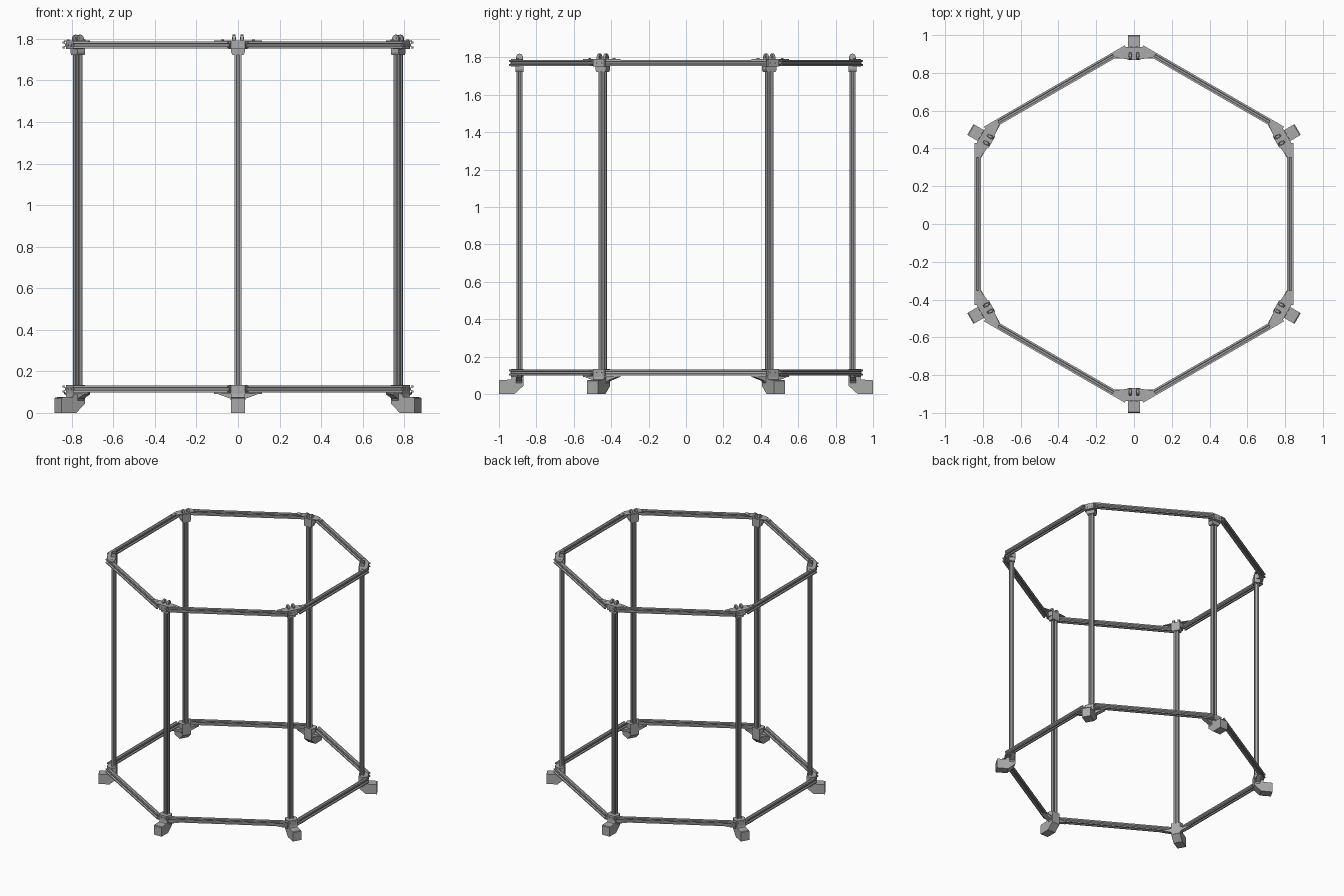
import bpy, bmesh, math
from mathutils import Matrix, Vector

cube = bpy.data.objects.get("Cube")
if cube:
    bpy.data.objects.remove(cube, do_unlink=True)


def material(name, value):
    m = bpy.data.materials.new(name)
    m.use_nodes = True
    col = (value, value, value, 1)
    m.diffuse_color = col
    m.node_tree.nodes["Principled BSDF"].inputs["Base Color"].default_value = col
    return m


ALU = material("aluminium grey", 0.45)
BRACKET = material("bracket grey", 0.4)
HALF = 0.0165                 # half width of the slotted extrusion
POST_R = 0.89                 # post distance from the centre
BAR_R = 0.827                 # bar distance from the centre
LOW, HIGH = 0.115, 1.77       # bar heights

# Axis maps: a 2D profile point plus depth becomes a 3D point
AXES = {"x": lambda a, b, d: (d, a, b),
        "y": lambda a, b, d: (a, d, b),
        "z": lambda a, b, d: (a, b, d)}


def prism(name, pts, axis, d0, d1, mat):
    """Extrude a closed 2D profile along one axis."""
    bm = bmesh.new()
    face = bm.faces.new([bm.verts.new(AXES[axis](a, b, d0)) for a, b in pts])
    ext = bmesh.ops.extrude_face_region(bm, geom=[face])
    verts = [v for v in ext["geom"] if isinstance(v, bmesh.types.BMVert)]
    bmesh.ops.translate(bm, verts=verts, vec=Vector(AXES[axis](0, 0, d1 - d0)))
    bmesh.ops.recalc_face_normals(bm, faces=bm.faces)
    me = bpy.data.meshes.new(name)
    bm.to_mesh(me)
    bm.free()
    me.materials.append(mat)
    return me


def ring(me, offset=0.0, shift=(0, 0, 0)):
    """Place six linked copies around the hexagon."""
    for k in range(6):
        ob = bpy.data.objects.new(f"{me.name}_{k + 1}", me)
        ob.matrix_world = (Matrix.Rotation(math.radians(60 * k + offset), 4, "Z")
                           @ Matrix.Translation(shift))
        bpy.context.collection.objects.link(ob)


def mirrored(pts):
    return pts + [(-a, b) for a, b in reversed(pts)]


def rect(a0, a1, b0, b1):
    return [(a0, b0), (a1, b0), (a1, b1), (a0, b1)]


def disc(a, b, r, n=12):
    return [(a + r * math.cos(math.tau * i / n), b + r * math.sin(math.tau * i / n))
            for i in range(n)]


# Slotted extrusion section: one side plus its corner, turned four times
side = [(1, -.45), (.82, -.28), (.82, -.55), (.7, -.55), (.4, -.25)]
side += [(a, -b) for a, b in reversed(side)] + [(1, 1)]
section = []
for q in range(4):
    c, s = round(math.cos(q * math.pi / 2)), round(math.sin(q * math.pi / 2))
    section += [(HALF * (c * a - s * b), HALF * (s * a + c * b)) for a, b in side]

# Posts and horizontal bars
ring(prism("post", section, "z", 0.06, 1.785, ALU), 0, (0, POST_R, 0))
for label, z in (("lower", LOW), ("upper", HIGH)):
    ring(prism(label + "_bar", section, "x", -0.43, 0.43, ALU), 30, (0, BAR_R, z))

# Corner gusset plates and sleeves around the posts
gusset = mirrored([(.05, .936), (.115, .9), (.1, .88), (.035, .873)])
wedge = mirrored([(.033, .936), (.045, .9), (.033, .868)])
ring(prism("upper_gusset", gusset, "z", HIGH + HALF, HIGH + HALF + .006, BRACKET))
ring(prism("lower_gusset", gusset, "z", LOW - HALF - .007, LOW - HALF, BRACKET))
ring(prism("upper_sleeve", wedge, "z", HIGH - .02, HIGH + HALF, BRACKET))
ring(prism("lower_sleeve", wedge, "z", LOW - HALF, LOW + HALF + .003, BRACKET))

# Tapered collar under the upper bars
collar = mirrored([(.033, HIGH - .02), (.033, 1.735), (.027, 1.723)])
ring(prism("upper_collar", collar, "y", .868, .912, BRACKET))

# Flared rib under the lower gussets
rib = mirrored([(.1, LOW - HALF - .007), (.04, .07), (.033, .06)])
ring(prism("lower_rib", rib, "y", .876, .91, BRACKET))

# Foot with sloped inner underside
foot = [(1, 0), (1, .07), (.995, .075), (.936, .077), (.93, .1),
        (.868, .1), (.868, .045), (.918, 0)]
ring(prism("foot", foot, "x", -.033, .033, BRACKET))

# Clamp prongs above the upper corners, with rounded tops
prong = [(.872, 1.78), (.908, 1.78), (.908, 1.805), (.9, 1.817),
         (.89, 1.82), (.88, 1.817), (.872, 1.805)]
for label, x in (("left", .02), ("right", -.02)):
    ring(prism(label + "_prong", prong, "x", x - .007, x + .007, BRACKET))
    ring(prism(label + "_prong_bolt", disc(.89, 1.803, .007), "x",
               x - .01, x + .01, ALU))

# Bolt heads on feet, sleeves and gussets
ring(prism("foot_bolt", disc(0, .036, .012), "y", .99, 1.0, ALU))
for label, z in (("lower", LOW), ("upper", HIGH)):
    for x in (-.015, .015):
        ring(prism(label + "_sleeve_bolt", disc(x, z, .006), "y", .93, .939, ALU))
for x in (-.075, .075):
    ring(prism("upper_gusset_bolt", disc(x, .9, .007), "z", 1.79, 1.796, ALU))
    ring(prism("lower_gusset_bolt", disc(x, .9, .007), "z", .087, .095, ALU))
